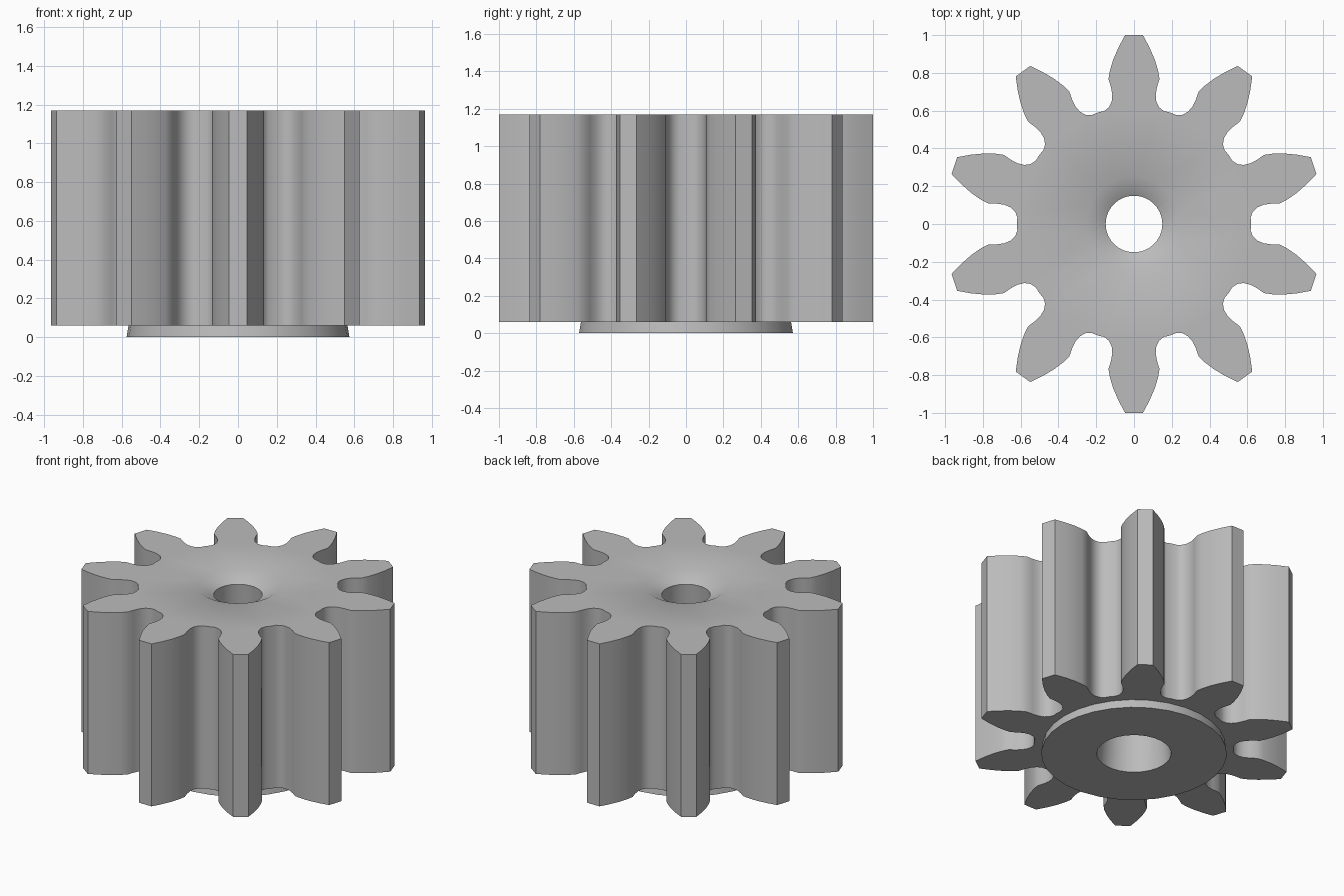
import bpy
import bmesh
import math
from mathutils import Vector

cube = bpy.data.objects.get("Cube")
if cube:
    bpy.data.objects.remove(cube, do_unlink=True)

TEETH = 10
SEGMENTS = 30
Z_BOTTOM, Z_TOP = 0.06, 1.17

# Metal colour
metal = bpy.data.materials.new("grey_metal")
metal.use_nodes = True
colour = (0.5, 0.5, 0.5, 1)
metal.diffuse_color = colour
metal.node_tree.nodes["Principled BSDF"].inputs["Base Color"].default_value = colour

# Half of one tooth, as (across, along), from the tip to the valley
half_tooth = [(0.047, 1.0), (0.082, 0.935), (0.11, 0.87), (0.128, 0.81), (0.135, 0.768),
              (0.122, 0.725), (0.115, 0.685), (0.118, 0.648), (0.133, 0.618), (0.158, 0.598)]
valley = (0.192, 0.59)
tooth = [(-x, y) for x, y in reversed(half_tooth)] + half_tooth + [valley]

bm = bmesh.new()


def add_loop(points, z):
    """Add a ring of vertices and return it."""
    return [bm.verts.new((x, y, z)) for x, y in points]


def circle(radius):
    angles = [math.tau * i / SEGMENTS for i in range(SEGMENTS)]
    return [(radius * math.cos(a), radius * math.sin(a)) for a in angles]


def wall(a, b):
    """Join two rings of equal length with quads."""
    n = len(a)
    for i in range(n):
        j = (i + 1) % n
        bm.faces.new((a[i], a[j], b[j], b[i]))


def cap(outer, inner):
    """Fill the flat area between two rings."""
    edges = []
    for ring in (outer, inner):
        for i, v in enumerate(ring):
            w = ring[(i + 1) % len(ring)]
            edges.append(bm.edges.get((v, w)) or bm.edges.new((v, w)))
    bmesh.ops.triangle_fill(bm, edges=edges, use_beauty=True, normal=Vector((0, 0, 1)))


# Toothed outline, going round the axis
outline = []
for t in range(TEETH):
    a = -math.tau * t / TEETH
    c, s = math.cos(a), math.sin(a)
    outline += [(x * c - y * s, x * s + y * c) for x, y in tooth]
gear_bottom = add_loop(outline, Z_BOTTOM)
gear_top = add_loop(outline, Z_TOP)
wall(gear_bottom, gear_top)

# Lathed core: hub, tapered bore and countersink
core = [(0.565, Z_BOTTOM), (0.575, 0), (0.23, 0), (0.15, 1.113), (0.252, Z_TOP)]
rings = [add_loop(circle(r), z) for r, z in core]
for lower, upper in zip(rings, rings[1:]):
    wall(lower, upper)

# Flat ends of the teeth
cap(gear_top, rings[-1])
cap(gear_bottom, rings[0])
bmesh.ops.recalc_face_normals(bm, faces=bm.faces[:])

mesh = bpy.data.meshes.new("pinion_gear")
bm.to_mesh(mesh)
bm.free()
mesh.materials.append(metal)
gear = bpy.data.objects.new("pinion_gear", mesh)
bpy.context.collection.objects.link(gear)
bpy.ops.object.select_all(action="DESELECT")
gear.select_set(True)
bpy.context.view_layer.objects.active = gear
bpy.ops.object.shade_smooth_by_angle(angle=math.radians(30))
